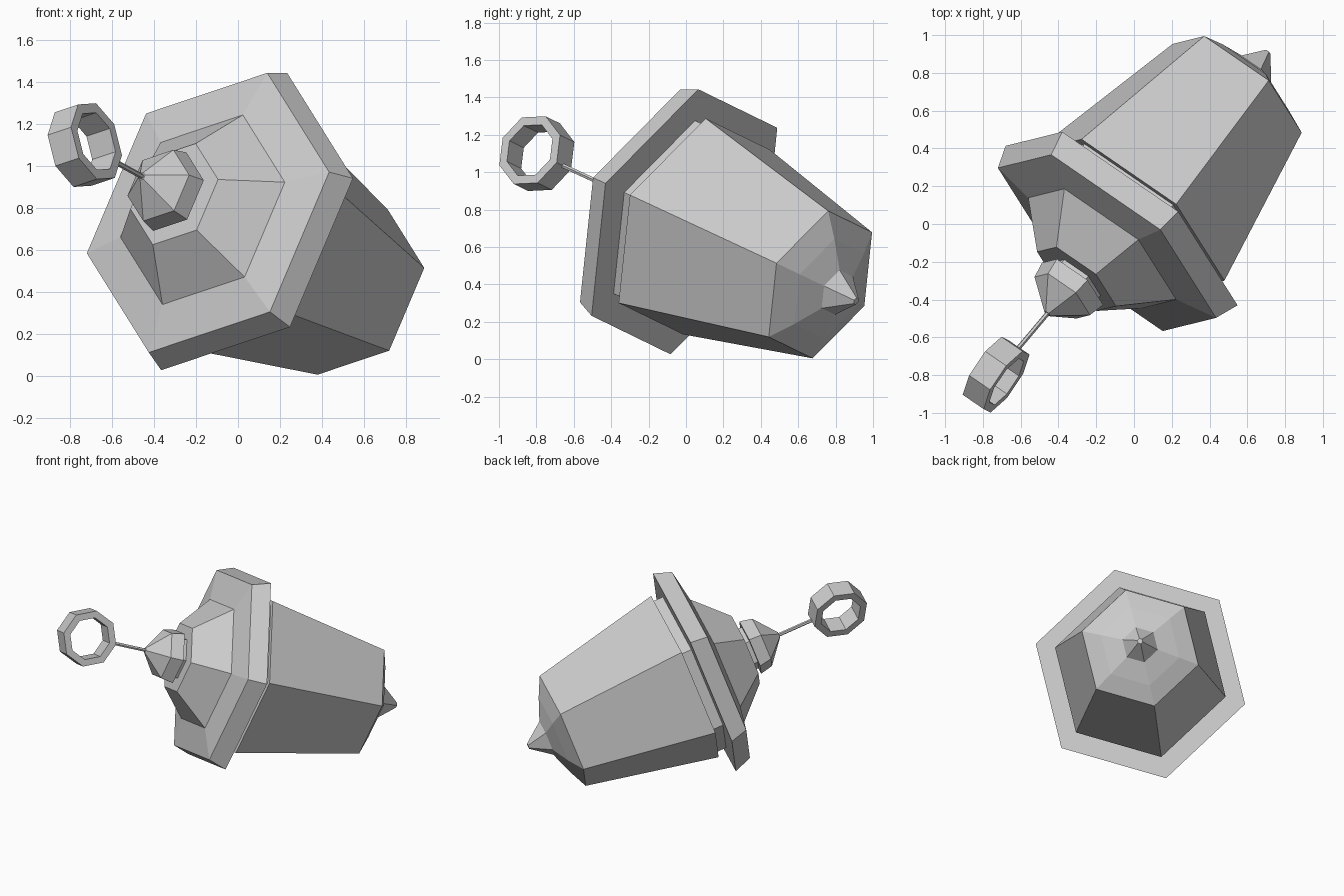
import bpy, bmesh
from math import sin, cos, pi, radians
from mathutils import Vector, Matrix

if "Cube" in bpy.data.objects:
    bpy.data.objects.remove(bpy.data.objects["Cube"])

# Lantern frame: local x points at a hexagon corner, local z runs down the tilted axis
down = Vector((0.607, 0.721, -0.333)).normalized()
corner = Vector((0.283, 0.07, 0.668))
corner = (corner - corner.dot(down) * down).normalized()
side = down.cross(corner)
FRAME = Matrix.Translation((-0.143, -0.10, 0.777)) @ Matrix((corner, side, down)).transposed().to_4x4()


def finish(name, bm):
    bmesh.ops.recalc_face_normals(bm, faces=bm.faces)
    mesh = bpy.data.meshes.new(name)
    bm.to_mesh(mesh)
    bm.free()
    obj = bpy.data.objects.new(name, mesh)
    obj.matrix_world = FRAME
    bpy.context.collection.objects.link(obj)
    return obj


def loft(name, profile, sides=6):
    """Closed faceted solid from (distance along axis, corner radius) pairs."""
    bm = bmesh.new()
    rings = [[bm.verts.new((r * cos(2 * pi * i / sides), r * sin(2 * pi * i / sides), t))
              for i in range(sides)] for t, r in profile]
    for a, b in zip(rings, rings[1:]):
        for i in range(sides):
            j = (i + 1) % sides
            bm.faces.new((a[i], a[j], b[j], b[i]))
    bm.faces.new(rings[0])
    bm.faces.new(rings[-1])
    return finish(name, bm)


def hoop(name, t, outer, inner, width, sides=8):
    """Faceted ring with a square section, its plane holding the axis."""
    turn = radians(60)
    across = Vector((cos(turn), sin(turn), 0))
    wide = Vector((-sin(turn), cos(turn), 0))
    section = [(outer, -width / 2), (outer, width / 2), (inner, width / 2), (inner, -width / 2)]
    bm = bmesh.new()
    rings = []
    for i in range(sides):
        a = 2 * pi * i / sides
        ray = Vector((0, 0, cos(a))) + wide * sin(a)
        rings.append([bm.verts.new(Vector((0, 0, t)) + ray * r + across * w) for r, w in section])
    for i in range(sides):
        a, b = rings[i], rings[(i + 1) % sides]
        for k in range(4):
            m = (k + 1) % 4
            bm.faces.new((a[k], a[m], b[m], b[k]))
    return finish(name, bm)


# Hanging ring and its thin rod
hoop("hanging_ring", -0.967, 0.20, 0.15, 0.14)
loft("hanging_rod", [(-0.79, 0.013), (-0.50, 0.013)])

# Cap knob with its short neck
loft("top_knob", [(-0.52, 0.02), (-0.39, 0.185), (-0.30, 0.204)])
loft("knob_neck", [(-0.31, 0.16), (-0.25, 0.16)])

# Roof and overhanging rim
loft("roof", [(-0.265, 0.263), (-0.042, 0.493), (-0.03, 0.493)])
loft("roof_rim", [(-0.042, 0.493), (0.0, 0.727), (0.127, 0.773)])
loft("rim_neck", [(0.12, 0.59), (0.21, 0.59)])

# Tapered lamp body and pointed base
loft("lamp_body", [(0.20, 0.63), (1.135, 0.43), (1.20, 0.29)])
loft("base_point", [(1.19, 0.29), (1.20, 0.29), (1.26, 0.13), (1.40, 0.02)])
